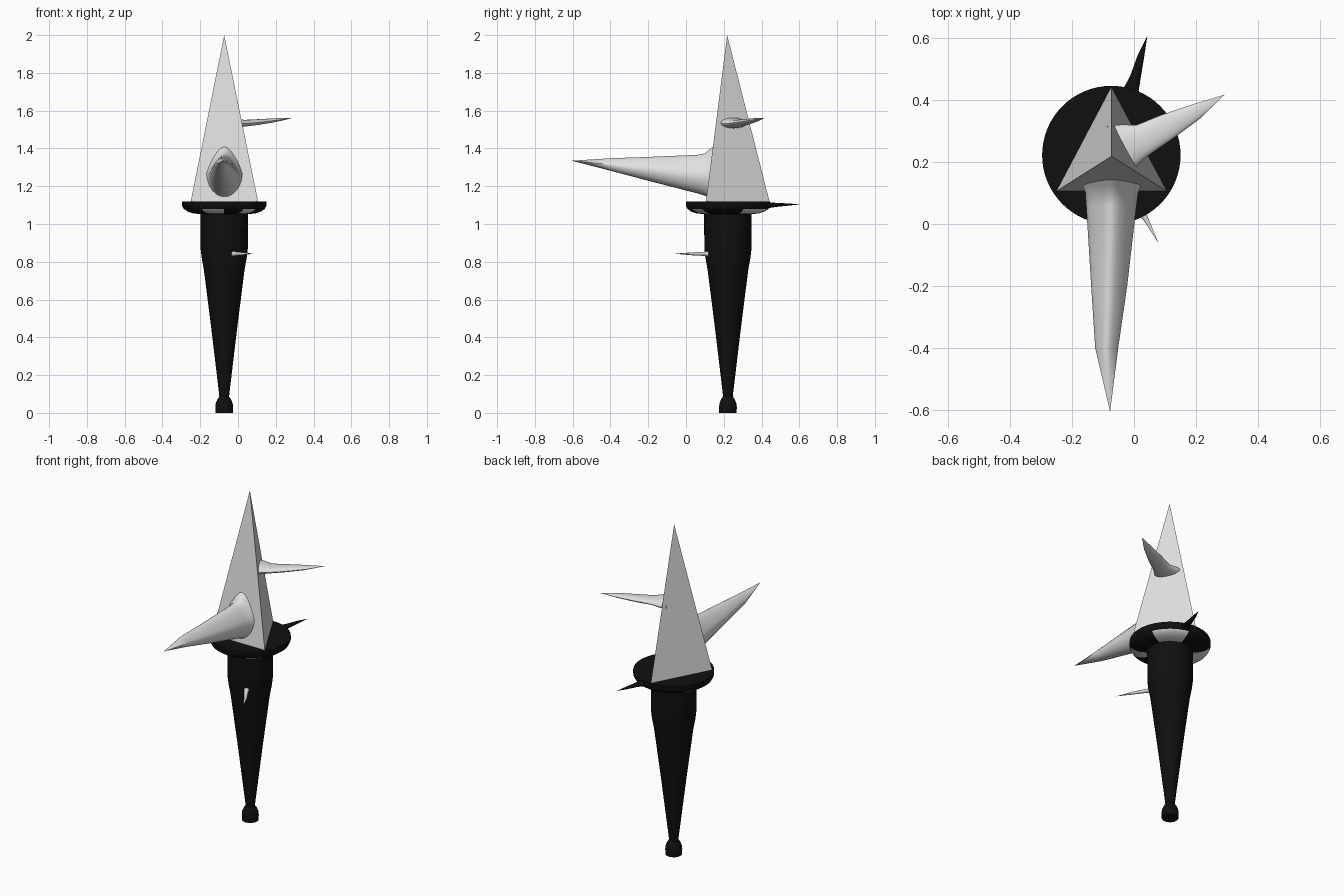
import bpy, bmesh, math
from mathutils import Vector

if "Cube" in bpy.data.objects:
    bpy.data.objects.remove(bpy.data.objects["Cube"])

CX, CY = -0.073, 0.222   # axis of the handle


def material(name, v):
    m = bpy.data.materials.new(name)
    m.diffuse_color = (v, v, v, 1)
    m.use_nodes = True
    m.node_tree.nodes["Principled BSDF"].inputs["Base Color"].default_value = m.diffuse_color
    return m


black = material("black", 0.005)
white = material("off white", 0.75)


def finish(bm, name, mats, smooth=True):
    bmesh.ops.recalc_face_normals(bm, faces=bm.faces[:])
    me = bpy.data.meshes.new(name)
    bm.to_mesh(me)
    bm.free()
    ob = bpy.data.objects.new(name, me)
    bpy.context.collection.objects.link(ob)
    for m in mats:
        me.materials.append(m)
    if smooth:
        bpy.ops.object.select_all(action='DESELECT')
        ob.select_set(True)
        bpy.context.view_layer.objects.active = ob
        bpy.ops.object.shade_smooth_by_angle(angle=math.radians(35))
    return ob


def skin(bm, rings):
    for a, b in zip(rings, rings[1:]):
        n = len(a)
        for i in range(n):
            bm.faces.new((a[i], a[(i + 1) % n], b[(i + 1) % n], b[i]))


def lathe(name, profile, mats, n=48, rule=None):
    bm = bmesh.new()
    rings = [[bm.verts.new((CX + r * math.cos(math.tau * i / n),
                            CY + r * math.sin(math.tau * i / n), z)) for i in range(n)]
             for r, z in profile]
    skin(bm, rings)
    bm.faces.new(rings[0])
    bm.faces.new(rings[-1])
    bm.normal_update()
    if rule:
        for f in bm.faces:
            f.material_index = rule(f.calc_center_median())
    return finish(bm, name, mats)


def spike(name, stations, tip, mat, taper=0.0, n=24):
    """Stations are (x, y, z, half width, half height); taper narrows the top."""
    bm = bmesh.new()
    tip = Vector(tip)
    d = tip - Vector(stations[0][:3])
    side = Vector((-d.y, d.x, 0)).normalized()
    rings = []
    for x, y, z, hw, hh in stations:
        ring = []
        for i in range(n):
            c, s = math.cos(math.tau * i / n), math.sin(math.tau * i / n)
            w = hw * c * (1 - taper * max(0, s))
            ring.append(bm.verts.new(Vector((x, y, z + hh * s)) + side * w))
        rings.append(ring)
    skin(bm, rings)
    bm.faces.new(rings[0])
    t = bm.verts.new(tip)
    for i in range(n):
        bm.faces.new((rings[-1][i], rings[-1][(i + 1) % n], t))
    return finish(bm, name, [mat])


# Handle with its small pommel
lathe("handle", [(0.046, 0), (0.047, 0.03), (0.045, 0.05), (0.036, 0.072), (0.026, 0.086),
                 (0.027, 0.1), (0.07, 0.46), (0.108, 0.76), (0.119, 0.82), (0.125, 0.87),
                 (0.126, 1.06)], [black])


# Guard disc, with pale patches on its underside
def patches(c):
    if c.z > 1.078 or math.hypot(c.x - CX, c.y - CY) < 0.12:
        return 0
    a = math.degrees(math.atan2(c.y - CY, c.x - CX)) % 360
    return int(any(lo < a < hi for lo, hi in ((25, 78), (140, 195), (238, 272), (300, 322))))


lathe("guard", [(0.11, 1.05), (0.135, 1.053), (0.165, 1.056), (0.195, 1.066), (0.215, 1.08),
                (0.223, 1.097), (0.223, 1.12)], [black, white], 64, patches)

# Three-sided blade
bm = bmesh.new()
base = [bm.verts.new(p) for p in ((-0.251, 0.105, 1.115), (0.107, 0.105, 1.115),
                                  (-0.073, 0.443, 1.115))]
apex = bm.verts.new((-0.073, 0.218, 2.0))
bm.faces.new(base)
for i in range(3):
    bm.faces.new((base[i], base[(i + 1) % 3], apex))
finish(bm, "blade", [white], False)

# Large front spike
spike("front_spike", [(-0.072, 0.15, 1.265, 0.105, 0.15), (-0.072, 0.124, 1.265, 0.095, 0.13),
                      (-0.072, 0.10, 1.262, 0.085, 0.112), (-0.073, 0.06, 1.264, 0.081, 0.102),
                      (-0.08, -0.2, 1.292, 0.058, 0.063), (-0.088, -0.4, 1.315, 0.037, 0.033)],
      (-0.077, -0.605, 1.335), white, 0.4)

# Flat side spike on the blade
spike("side_spike", [(-0.05, 0.24, 1.535, 0.085, 0.03), (-0.005, 0.262, 1.533, 0.066, 0.025),
                     (0.03, 0.272, 1.533, 0.052, 0.018), (0.11, 0.315, 1.54, 0.042, 0.015),
                     (0.2, 0.362, 1.55, 0.026, 0.01)],
      (0.293, 0.417, 1.562), white)

# Little spike on the handle
spike("handle_spike", [(-0.03, 0.13, 0.842, 0.02, 0.02), (-0.014, 0.1, 0.842, 0.012, 0.011),
                       (0.035, 0.022, 0.842, 0.009, 0.007)],
      (0.079, -0.062, 0.843), white, n=12)

# Dark spike on the rim of the guard
spike("guard_spike", [(-0.015, 0.4, 1.1, 0.045, 0.018), (-0.008, 0.435, 1.1, 0.024, 0.016),
                      (0.005, 0.475, 1.101, 0.017, 0.011), (0.022, 0.54, 1.103, 0.011, 0.006)],
      (0.043, 0.606, 1.104), black, n=12)
